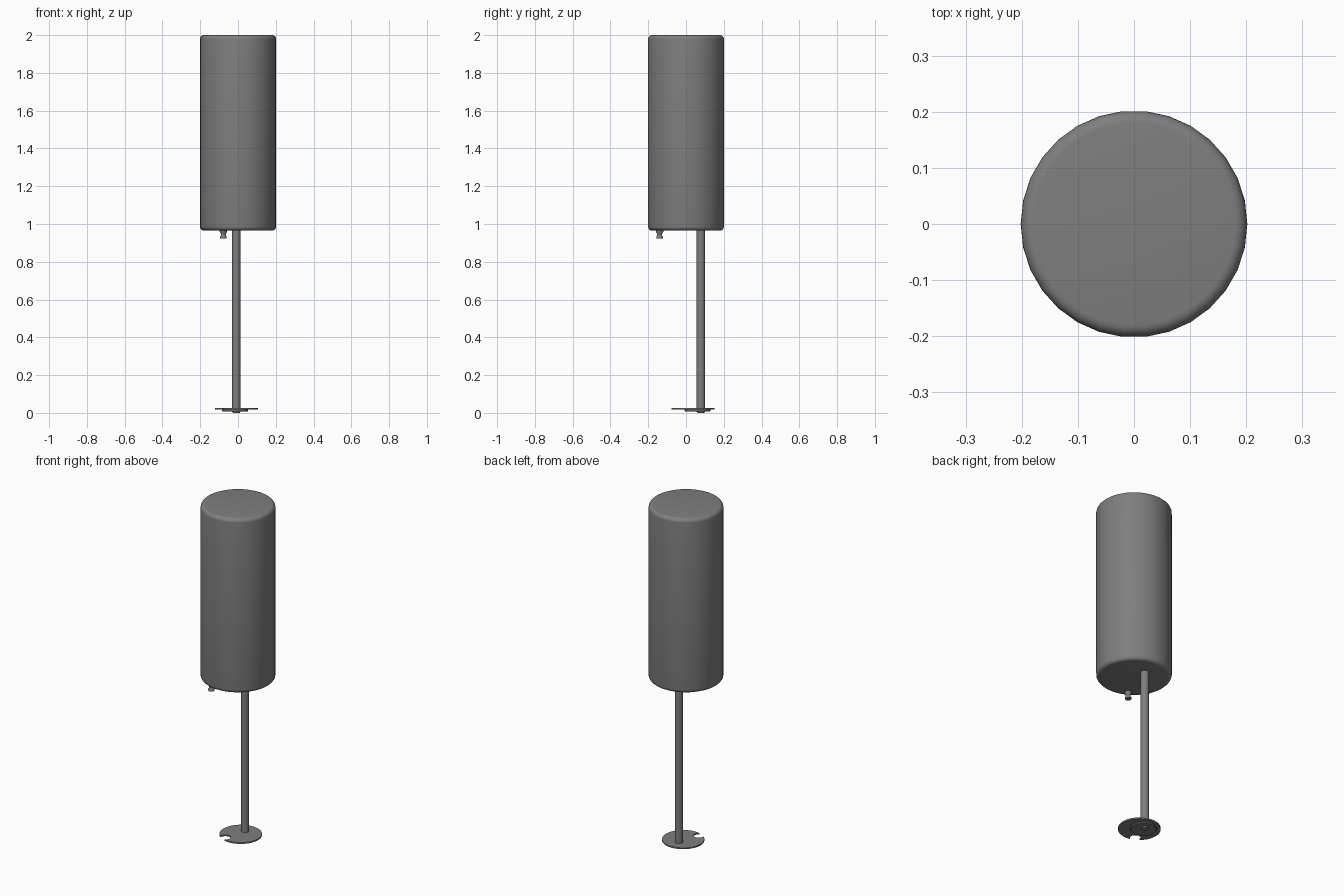
import bpy, bmesh, math
from math import sin, cos, pi, acos

cube = bpy.data.objects.get("Cube")
if cube:
    bpy.data.objects.remove(cube)

grey = bpy.data.materials.new("grey_metal")
grey.use_nodes = True
colour = (0.21, 0.21, 0.21, 1)
grey.diffuse_color = colour
grey.node_tree.nodes["Principled BSDF"].inputs["Base Color"].default_value = colour


def finish(name, bm, location):
    bmesh.ops.recalc_face_normals(bm, faces=bm.faces)
    mesh = bpy.data.meshes.new(name)
    bm.to_mesh(mesh)
    bm.free()
    mesh.materials.append(grey)
    obj = bpy.data.objects.new(name, mesh)
    obj.location = location
    bpy.context.collection.objects.link(obj)
    bpy.ops.object.select_all(action='DESELECT')
    obj.select_set(True)
    bpy.context.view_layer.objects.active = obj
    bpy.ops.object.shade_smooth_by_angle(angle=math.radians(40))
    return obj


def turned(name, x, y, profile, sides):
    """Closed round part from (radius, height) pairs."""
    bm = bmesh.new()
    rings = [[bm.verts.new((r * cos(2 * pi * i / sides), r * sin(2 * pi * i / sides), z))
              for i in range(sides)] for r, z in profile]
    for low, high in zip(rings, rings[1:]):
        for i in range(sides):
            j = (i + 1) % sides
            bm.faces.new((low[i], low[j], high[j], high[i]))
    bm.faces.new(rings[0][::-1])
    bm.faces.new(rings[-1])
    return finish(name, bm, (x, y, 0))


def notched_disc(name, x, y, z, thickness, radius, notch_radius, notch_distance, direction):
    """Flat disc with a round bite out of its rim."""
    R, r, d = radius, notch_radius, notch_distance
    a = acos((R * R + d * d - r * r) / (2 * R * d))
    b = acos((d * d + r * r - R * R) / (2 * d * r))
    rim, bite = 40, 14
    pts = []
    for i in range(rim + 1):
        t = direction + a + (2 * pi - 2 * a) * i / rim
        pts.append((R * cos(t), R * sin(t), 0))
    for i in range(1, bite):
        t = direction + pi + b - 2 * b * i / bite
        pts.append((d * cos(direction) + r * cos(t), d * sin(direction) + r * sin(t), 0))
    bm = bmesh.new()
    face = bm.faces.new([bm.verts.new(p) for p in pts])
    top = bmesh.ops.extrude_face_region(bm, geom=[face])["geom"]
    bmesh.ops.translate(bm, vec=(0, 0, thickness),
                        verts=[v for v in top if isinstance(v, bmesh.types.BMVert)])
    return finish(name, bm, (x, y, z))


# Large tank with rounded rims
R, low, high, fillet = 0.202, 0.965, 2.0, 0.022
arc = [i * pi / 10 for i in range(6)]
lower = [(R - fillet + fillet * sin(t), low + fillet - fillet * cos(t)) for t in arc]
upper = [(R - fillet + fillet * cos(t), high - fillet + fillet * sin(t)) for t in arc]
turned("tank", 0, 0, lower + upper, 30)

# Supporting rod, reaching into the tank
turned("rod", -0.009, 0.079, [(0.0225, 0.005), (0.0225, 0.98)], 20)

# Foot plates
notched_disc("foot_plate", -0.007, 0.036, 0.017, 0.008, 0.114, 0.03, 0.095, math.radians(-117))
turned("foot_hub", -0.015, 0.061, [(0.066, 0.008), (0.069, 0.011), (0.069, 0.018)], 32)
turned("foot_cap", -0.009, 0.079, [(0.018, 0.0), (0.022, 0.009)], 20)

# Small outlet under the tank
turned("nozzle", -0.077, -0.14,
       [(0.017, 0.924), (0.017, 0.933), (0.013, 0.94), (0.014, 0.95), (0.02, 0.958), (0.02, 0.972)], 16)
